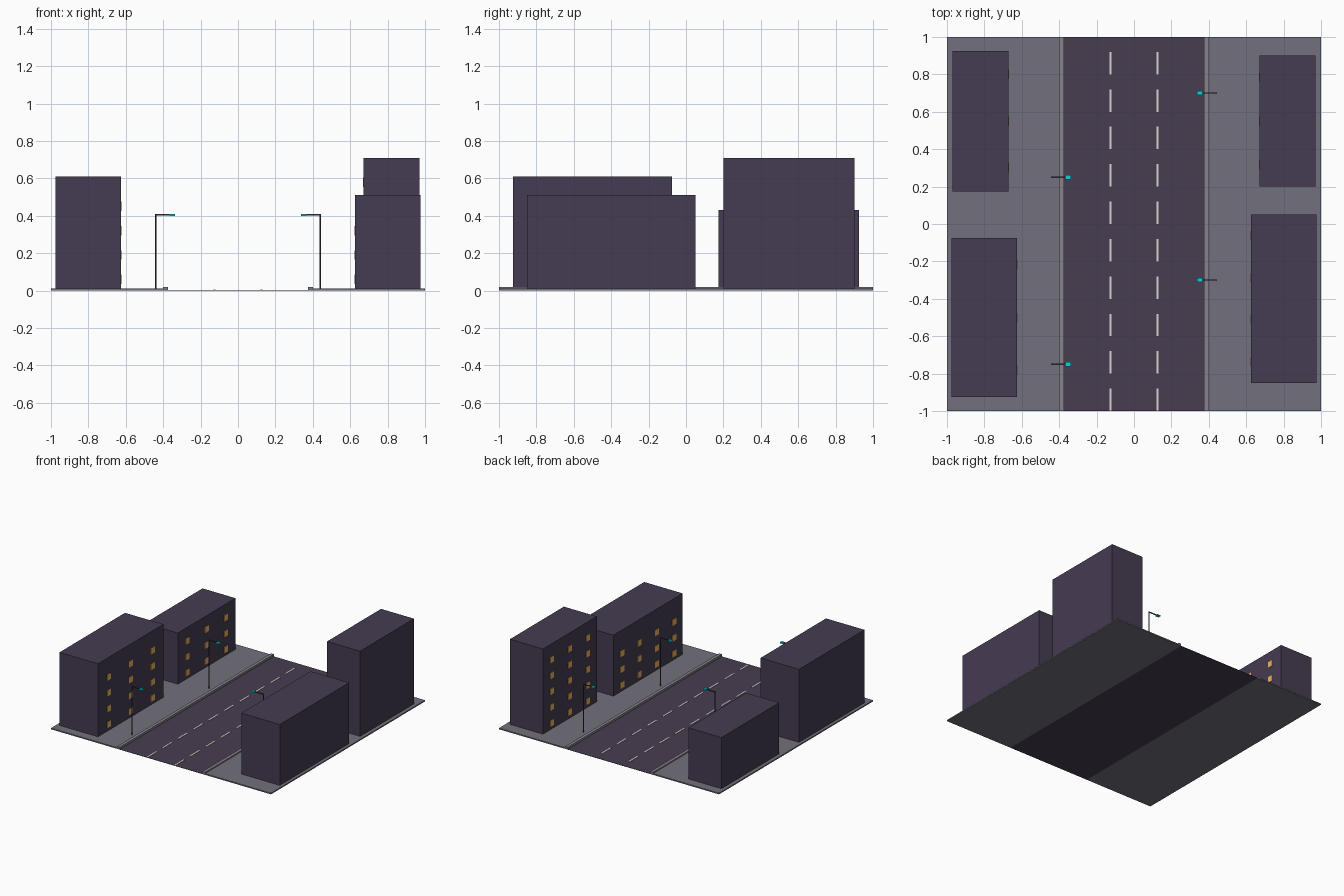
import bpy, bmesh
from mathutils import Matrix, Vector

if "Cube" in bpy.data.objects:
    bpy.data.objects.remove(bpy.data.objects["Cube"])


def material(name, rgb):
    m = bpy.data.materials.new(name)
    m.diffuse_color = (*rgb, 1)
    m.use_nodes = True
    m.node_tree.nodes["Principled BSDF"].inputs["Base Color"].default_value = m.diffuse_color
    return m


ROAD = material("asphalt", (0.065, 0.048, 0.08))
WALL = material("wall", (0.06, 0.045, 0.085))
PAVE = material("paving", (0.17, 0.16, 0.2))
KERB = material("kerb_stone", (0.24, 0.23, 0.26))
PAINT = material("road_paint", (0.7, 0.68, 0.65))
GLOW = material("window_glow", (0.87, 0.45, 0.11))
METAL = material("dark_metal", (0.05, 0.045, 0.06))
CYAN = material("lamp_cyan", (0.0, 0.7, 0.72))


def add_box(bm, lo, hi):
    lo, hi = Vector(lo), Vector(hi)
    mat = Matrix.Translation((lo + hi) / 2) @ Matrix.Diagonal((*(hi - lo), 1))
    bmesh.ops.create_cube(bm, size=1, matrix=mat)


def finish(name, bm, mat):
    mesh = bpy.data.meshes.new(name)
    bm.to_mesh(mesh)
    bm.free()
    mesh.materials.append(mat)
    ob = bpy.data.objects.new(name, mesh)
    bpy.context.collection.objects.link(ob)
    return ob


def boxes(name, mat, *pairs):
    bm = bmesh.new()
    for lo, hi in pairs:
        add_box(bm, lo, hi)
    return finish(name, bm, mat)


# Road, pavements and kerbs
boxes("road", ROAD, ((-0.375, -1, 0), (0.375, 1, 0.002)))
for side, a, b, k in (("left", -1, -0.375, -0.4), ("right", 0.375, 1, 0.375)):
    boxes(side + "_pavement", PAVE, ((a, -1, 0), (b, 1, 0.01)))
    boxes(side + "_kerb", KERB, ((k, -1, 0.005), (k + 0.025, 1, 0.02)))

# Dashed lane markings
for side, x in (("left", -0.125), ("right", 0.125)):
    boxes(side + "_lane_dashes", PAINT, *(
        ((x - 0.006, -1 + 0.2 * i, 0.001), (x + 0.006, -0.88 + 0.2 * i, 0.005))
        for i in range(10)))

# Buildings with lit windows on the wall facing the road
# name: centre x, centre y, width, length, height, window columns, rows
BUILDINGS = {
    "left_front": (-0.8, -0.5, 0.35, 0.85, 0.6, 3, 4),
    "left_back": (-0.82, 0.55, 0.3, 0.75, 0.42, 3, 3),
    "right_front": (0.8, -0.4, 0.35, 0.9, 0.5, 4, 3),
    "right_back": (0.82, 0.55, 0.3, 0.7, 0.7, 3, 5),
}
for name, (cx, cy, w, l, h, cols, rows) in BUILDINGS.items():
    boxes(name + "_building", WALL,
          ((cx - w / 2, cy - l / 2, 0.01), (cx + w / 2, cy + l / 2, 0.01 + h)))
    face = cx + w / 2 if cx < 0 else cx - w / 2
    panes = []
    for c in range(cols):
        y = cy - l / 2 + l * (c + 0.5) / cols
        for r in range(rows):
            z = 0.06 + 0.13 * r
            panes.append(((face - 0.003, y - 0.025, z - 0.025),
                          (face + 0.003, y + 0.025, z + 0.025)))
    boxes(name + "_windows", GLOW, *panes)

# Street lamps: pole, arm towards the road, glowing head
for i, (s, y) in enumerate(((-1, 0.25), (-1, -0.75), (1, 0.7), (1, -0.3)), 1):
    bm = bmesh.new()
    bmesh.ops.create_cone(bm, cap_ends=True, segments=8, radius1=0.004,
                          radius2=0.004, depth=0.4,
                          matrix=Matrix.Translation((s * 0.44, y, 0.208)))
    x0, x1 = sorted((s * 0.444, s * 0.35))
    add_box(bm, (x0, y - 0.003, 0.402), (x1, y + 0.003, 0.409))
    finish(f"lamp_post_{i}", bm, METAL)
    boxes(f"lamp_head_{i}", CYAN, ((s * 0.352 - 0.014, y - 0.011, 0.4),
                                   (s * 0.352 + 0.014, y + 0.011, 0.41)))
